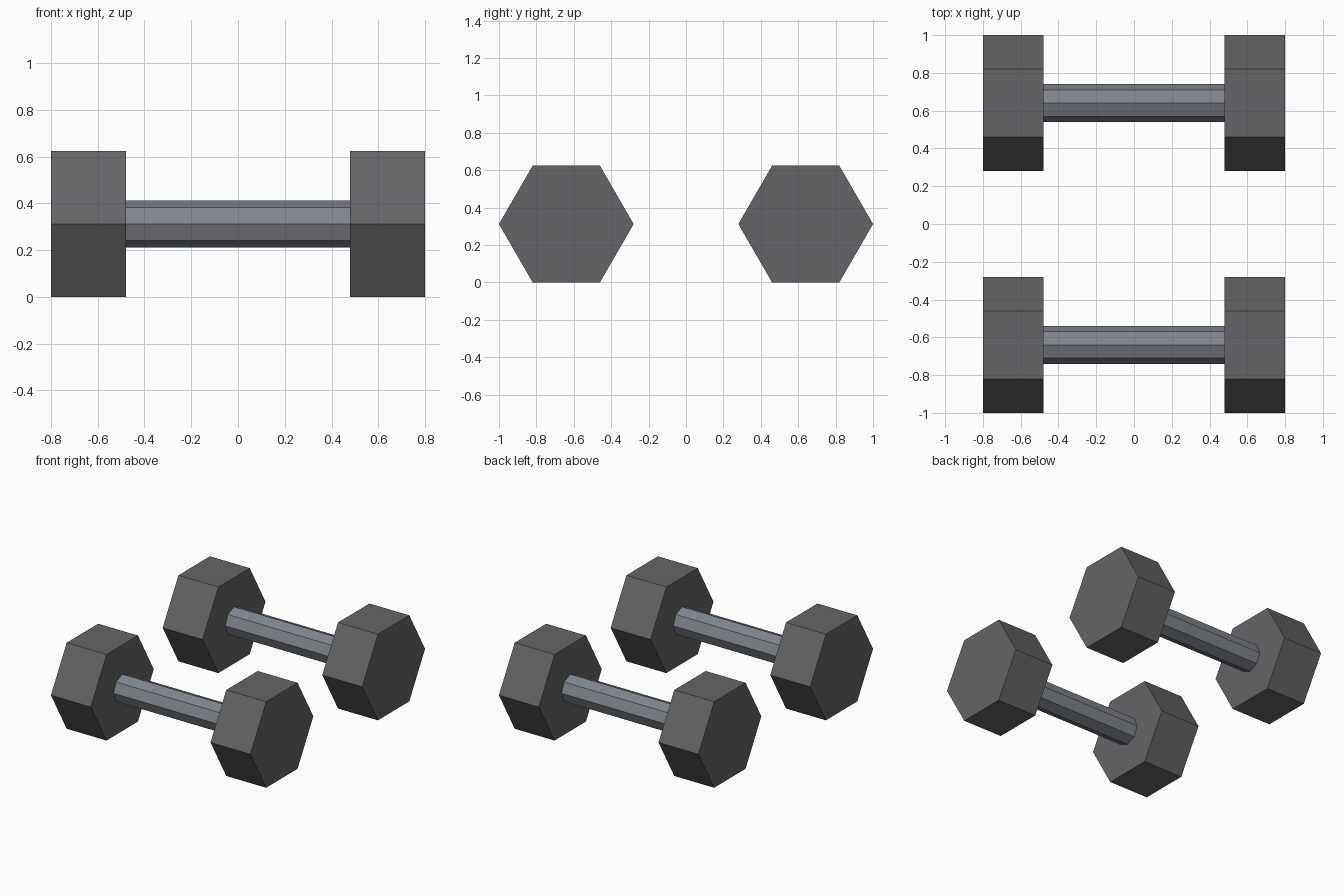
import bpy
from math import pi, cos

if "Cube" in bpy.data.objects:
    bpy.data.objects.remove(bpy.data.objects["Cube"])

HEAD_R = 0.36
AXIS_Z = HEAD_R * cos(pi / 6)   # hexagon rests on a flat side


def material(name, color):
    mat = bpy.data.materials.new(name)
    mat.diffuse_color = (*color, 1)
    mat.use_nodes = True
    mat.node_tree.nodes["Principled BSDF"].inputs["Base Color"].default_value = mat.diffuse_color
    return mat


def bar(name, sides, radius, x0, x1, y, mat):
    """Flat-faced prism along x with a corner pointing to +y."""
    bpy.ops.mesh.primitive_cylinder_add(
        vertices=sides, radius=radius, depth=x1 - x0,
        location=((x0 + x1) / 2, y, AXIS_Z), rotation=(0, pi / 2, 0))
    obj = bpy.context.object
    obj.name = name
    obj.data.materials.append(mat)
    bpy.ops.object.transform_apply(location=False, rotation=True, scale=True)
    return obj


rubber = material("dark_rubber", (0.13, 0.13, 0.135))
steel = material("steel", (0.22, 0.235, 0.27))

for side, y in (("front", -0.64), ("back", 0.64)):
    # Octagonal grip, seated slightly into the heads
    bar(f"{side}_dumbbell_handle", 8, 0.1, -0.49, 0.49, y, steel)
    # Hexagonal weights
    bar(f"{side}_dumbbell_left_head", 6, HEAD_R, -0.8, -0.48, y, rubber)
    bar(f"{side}_dumbbell_right_head", 6, HEAD_R, 0.48, 0.8, y, rubber)
